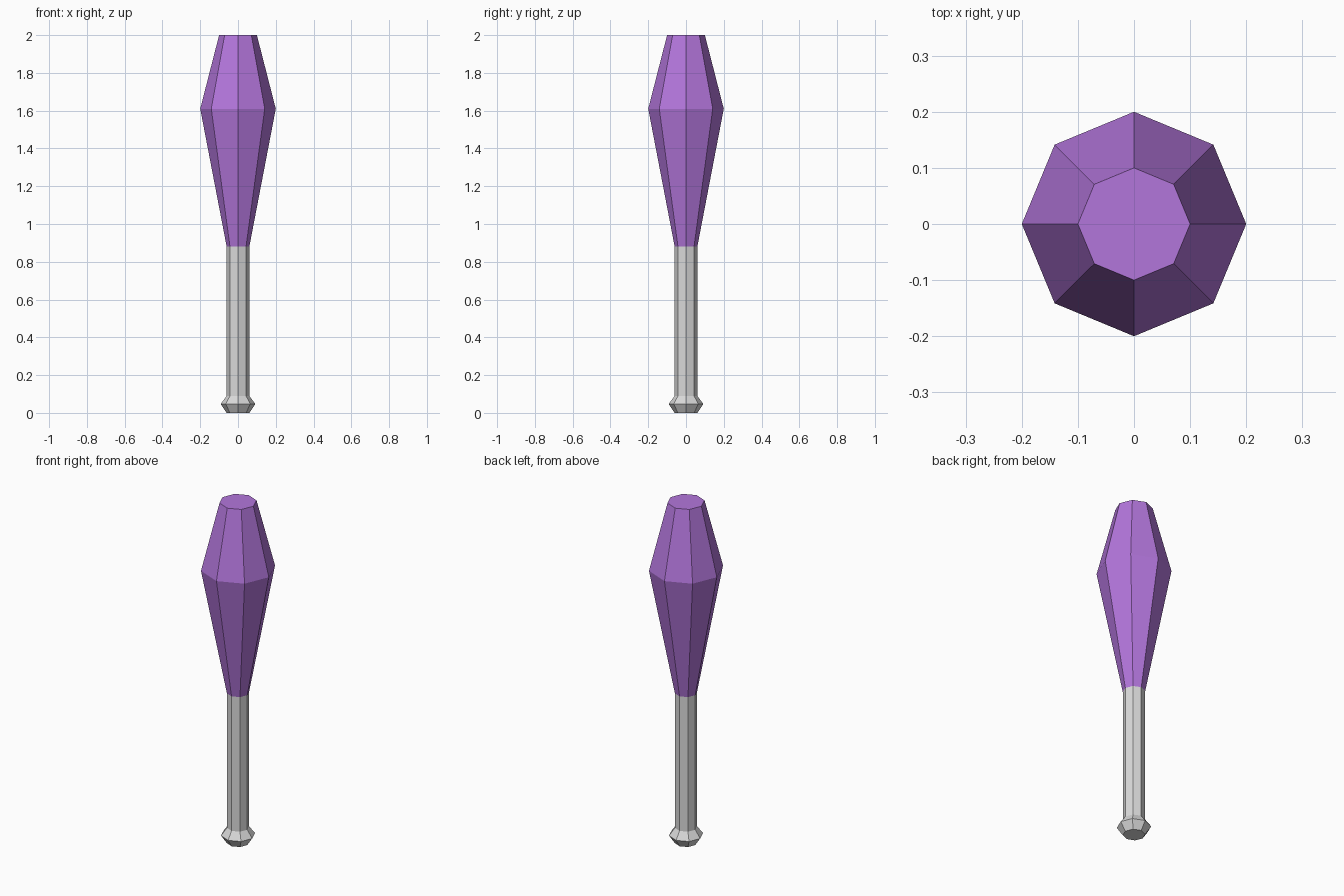
import bpy
import bmesh
from math import cos, sin, tau

SIDES = 8

cube = bpy.data.objects.get("Cube")
if cube:
    bpy.data.objects.remove(cube, do_unlink=True)


def make_material(name, color):
    mat = bpy.data.materials.new(name)
    mat.use_nodes = True
    mat.diffuse_color = color
    mat.node_tree.nodes["Principled BSDF"].inputs["Base Color"].default_value = color
    return mat


def lathe(name, profile, mat, cap_bottom=False, cap_top=False):
    """Flat-faced turned part from a list of (radius, height) points."""
    bm = bmesh.new()
    rings = [[bm.verts.new((r * cos(tau * i / SIDES), r * sin(tau * i / SIDES), z))
              for i in range(SIDES)] for r, z in profile]
    for low, high in zip(rings, rings[1:]):
        for i in range(SIDES):
            j = (i + 1) % SIDES
            bm.faces.new((low[i], low[j], high[j], high[i]))
    if cap_bottom:
        bm.faces.new(rings[0][::-1])
    if cap_top:
        bm.faces.new(rings[-1])
    mesh = bpy.data.meshes.new(name)
    bm.to_mesh(mesh)
    bm.free()
    mesh.materials.append(mat)
    obj = bpy.data.objects.new(name, mesh)
    bpy.context.collection.objects.link(obj)
    return obj


purple = make_material("purple", (0.45, 0.18, 0.71, 1))
light_grey = make_material("light_grey", (0.70, 0.70, 0.70, 1))

# Flared knob at the foot
lathe("end_knob", [(0.06, 0), (0.092, 0.047), (0.06, 0.09)], light_grey, cap_bottom=True)

# Straight grip
lathe("handle", [(0.06, 0.09), (0.06, 0.88)], light_grey)

# Tapered body, widest in its upper half
lathe("club_body", [(0.06, 0.88), (0.2, 1.61), (0.1, 2)], purple, cap_top=True)
